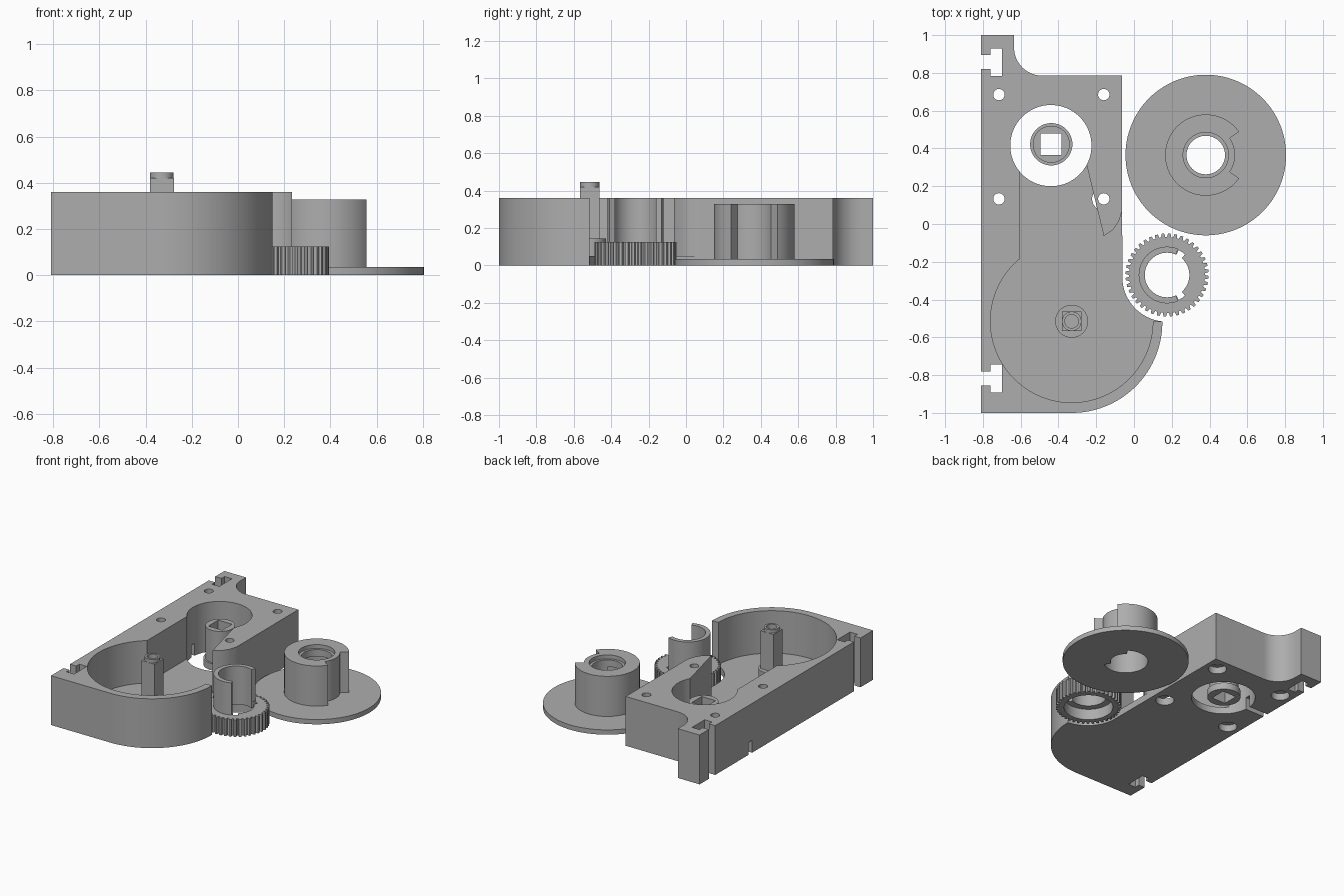
import bpy, bmesh, math
from math import radians, cos, sin

if "Cube" in bpy.data.objects:
    bpy.data.objects.remove(bpy.data.objects["Cube"])

grey = bpy.data.materials.new("light grey plastic")
grey.diffuse_color = (0.42, 0.42, 0.42, 1)
grey.use_nodes = True
grey.node_tree.nodes["Principled BSDF"].inputs["Base Color"].default_value = grey.diffuse_color


def arc(cx, cy, r, a0, a1, n=24):
    """Points on an arc, angles in degrees."""
    return [(cx + r * cos(radians(a0 + (a1 - a0) * i / n)),
             cy + r * sin(radians(a0 + (a1 - a0) * i / n))) for i in range(n + 1)]


def circle(cx, cy, r, n=96):
    return arc(cx, cy, r, 0, 360, n)[:-1]


def rect(x0, x1, y0, y1):
    return [(x0, y0), (x1, y0), (x1, y1), (x0, y1)]


def sector(cx, cy, r0, r1, a0, a1, n=24):
    """Ring segment outline."""
    return arc(cx, cy, r1, a0, a1, n) + arc(cx, cy, r0, a1, a0, n)


def prism(name, pts, z0, z1):
    """Extrude a closed outline from z0 to z1."""
    bm = bmesh.new()
    face = bm.faces.new([bm.verts.new((x, y, z0)) for x, y in pts])
    top = bmesh.ops.extrude_face_region(bm, geom=[face])["geom"]
    for v in top:
        if isinstance(v, bmesh.types.BMVert):
            v.co.z = z1
    bmesh.ops.recalc_face_normals(bm, faces=bm.faces[:])
    me = bpy.data.meshes.new(name)
    bm.to_mesh(me)
    bm.free()
    me.materials.append(grey)
    ob = bpy.data.objects.new(name, me)
    bpy.context.collection.objects.link(ob)
    return ob


def boolean(ob, pts, z0, z1, op='DIFFERENCE'):
    """Cut or join a prism, then remove the helper."""
    tool = prism("helper", pts, z0, z1)
    tool.hide_render = True
    mod = ob.modifiers.new("bool", 'BOOLEAN')
    mod.operation, mod.object, mod.solver = op, tool, 'EXACT'
    bpy.context.view_layer.objects.active = ob
    bpy.ops.object.modifier_apply(modifier=mod.name)
    bpy.data.objects.remove(tool)


def finish(ob):
    bpy.ops.object.select_all(action='DESELECT')
    ob.select_set(True)
    bpy.context.view_layer.objects.active = ob
    bpy.ops.object.shade_smooth_by_angle(angle=radians(25))


H, FLOOR = 0.36, 0.05
PX, PY = -0.33, -0.515      # drive post
BX, BY = -0.44, 0.415       # bore
GX, GY = 0.175, -0.27       # gear
SX, SY = 0.38, 0.365        # spool

# Housing block
outline = ([(-0.81, -1.0)] + arc(PX, -0.52, 0.48, -90, 0, 40)
           + arc(0.175, -0.28, 0.237, -96, -180, 28)
           + [(-0.063, 0.785)] + arc(-0.485, 0.935, 0.15, -90, -180, 20)
           + [(-0.635, 1.0), (-0.81, 1.0)])
housing = prism("housing", outline, 0, H)

# Round chamber, side opening and corridor to the bore
boolean(housing, circle(PX, PY, 0.43), FLOOR, 0.5)
corridor = [(-0.605, -0.35), (-0.3, -0.515), (0.3, -0.515), (0.3, 0.07), (-0.063, 0.07),
            (-0.078, 0.02), (-0.11, -0.03), (-0.16, -0.063), (-0.255, 0.33),
            (-0.44, 0.42), (-0.605, 0.42)]
boolean(housing, corridor, FLOOR, 0.5)
boolean(housing, circle(BX, BY, 0.215), -0.1, 0.5)

# T slots on the left edge
for y in (0.857, -0.818):
    boolean(housing, [(-0.9, y - 0.037), (-0.76, y - 0.037), (-0.76, y - 0.073),
                      (-0.70, y - 0.073), (-0.70, y + 0.073), (-0.76, y + 0.073),
                      (-0.76, y + 0.037), (-0.9, y + 0.037)], -0.1, 0.5)

# Screw holes with wide recesses underneath
for x in (-0.715, -0.16):
    for y in (0.685, 0.133):
        boolean(housing, circle(x, y, 0.03, 32), -0.1, 0.5)
        boolean(housing, circle(x, y, 0.062, 32), -0.1, 0.05)

# Wire groove from the bore to the left edge
boolean(housing, rect(-0.9, -0.6, BY - 0.02, BY + 0.02), -0.1, 0.09)
finish(housing)

# Drive post: collar, square shaft, round tip with a pilot hole
post = prism("drive_post", circle(PX, PY, 0.087, 48), FLOOR - 0.01, 0.145)
boolean(post, rect(PX - 0.052, PX + 0.052, PY - 0.052, PY + 0.052), 0.1, 0.42, 'UNION')
boolean(post, circle(PX, PY, 0.0515, 48), 0.3, 0.445, 'UNION')
boolean(post, circle(PX, PY, 0.036, 32), 0.36, 0.5)
finish(post)

# Hub with a square socket inside the bore
hub = prism("square_socket_hub", circle(BX + 0.002, BY + 0.007, 0.112, 64), 0, 0.05)
boolean(hub, circle(BX + 0.002, BY + 0.007, 0.098, 64), 0.02, 0.285, 'UNION')
boolean(hub, rect(BX - 0.055, BX + 0.057, BY - 0.05, BY + 0.064), -0.1, 0.5)
finish(hub)

# Gear wheel
teeth, pts = 40, []
for i in range(teeth):
    for frac, r in ((0.0, 0.201), (0.3, 0.201), (0.45, 0.22), (0.85, 0.22)):
        a = 2 * math.pi * (i + frac) / teeth
        pts.append((GX + r * cos(a), GY + r * sin(a)))
gear = prism("gear", pts, 0, 0.125)
# Split sleeve on top of the gear
boolean(gear, sector(GX, GY, 0.1, 0.15, 67, 293, 64), 0.1, H, 'UNION')
boolean(gear, circle(GX, GY, 0.118), -0.1, 0.5)
boolean(gear, circle(GX, GY, 0.165), -0.1, 0.08)
for a in (57, -57):
    boolean(gear, sector(GX, GY, 0.1, 0.145, a - 8, a + 8, 6), -0.1, 0.2)
finish(gear)

# Spool: flange and hub with a recessed sector
spool = prism("spool", circle(SX, SY, 0.425, 128), 0, 0.035)
boolean(spool, arc(SX, SY, 0.215, 35, 325, 80) + arc(SX, SY, 0.155, -35, 35, 24),
        0.01, 0.328, 'UNION')
boolean(spool, circle(SX, SY, 0.102, 64), -0.1, 0.5)
boolean(spool, circle(SX, SY, 0.12, 64), 0.30, 0.5)
# Keyed socket underneath that receives the sleeve
boolean(spool, sector(SX, SY, 0.09, 0.15, 55, 305, 64), -0.1, 0.25)
finish(spool)
